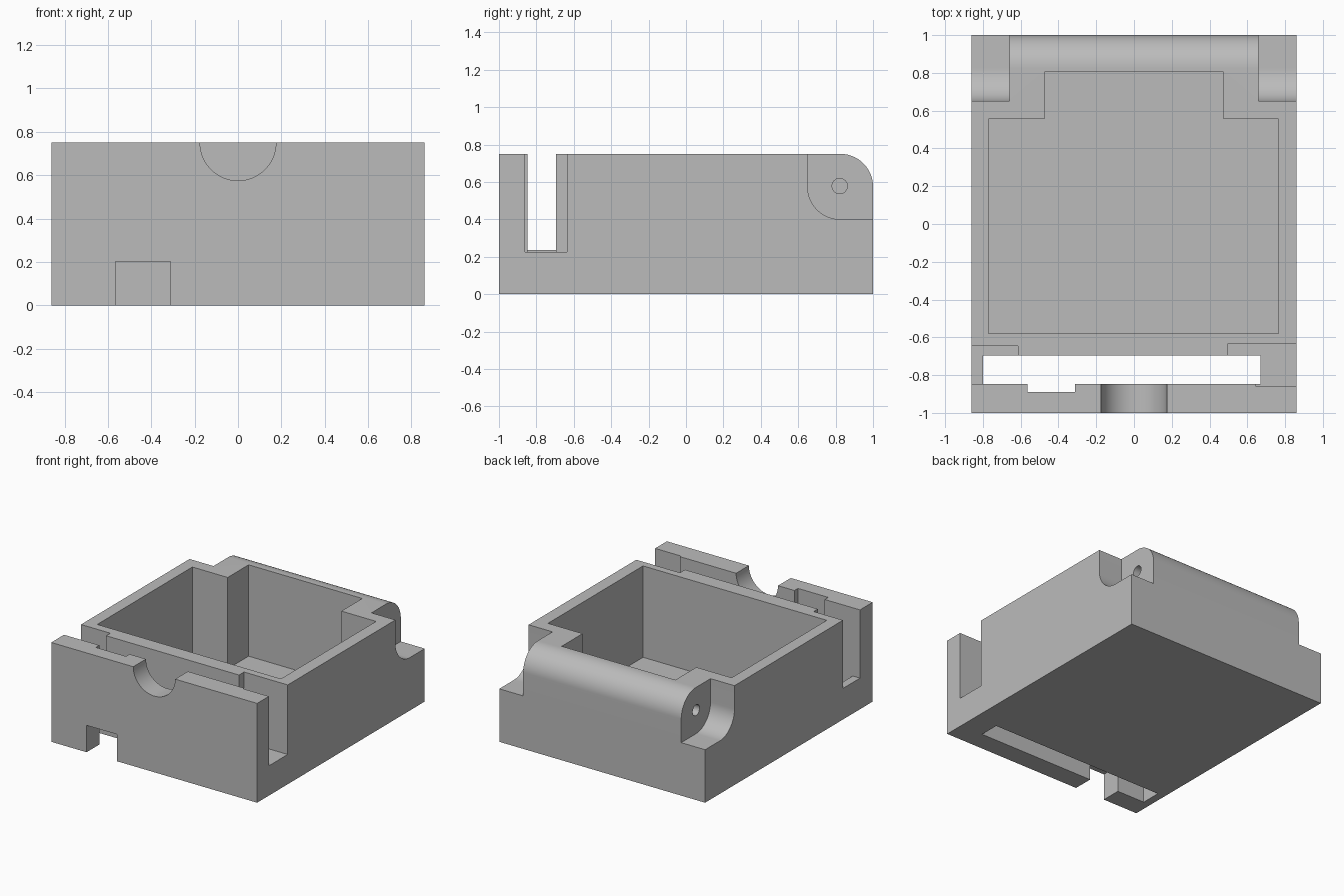
import bpy
import bmesh
from math import sin, cos, pi
from mathutils import Vector

if "Cube" in bpy.data.objects:
    bpy.data.objects.remove(bpy.data.objects["Cube"])

W, H, R = 0.86, 0.75, 0.175      # half width, height, rounding radius
HINGE_Y, HINGE_Z = 0.825, 0.575  # hinge axis
OUT = 0.1                        # cutter overshoot

grey = bpy.data.materials.new("plain grey")
grey.use_nodes = True
colour = (0.5, 0.5, 0.5, 1)
grey.diffuse_color = colour
grey.node_tree.nodes["Principled BSDF"].inputs["Base Color"].default_value = colour


def arc(cx, cy, r, start, end, n=24):
    return [(cx + r * cos(start + (end - start) * i / n),
             cy + r * sin(start + (end - start) * i / n)) for i in range(n + 1)]


def prism(name, axis, profile, lo, hi):
    """Extrude a 2D profile along an axis: x takes (y,z), y takes (x,z), z takes (x,y)."""
    def place(p, d):
        c = list(p)
        c.insert("xyz".index(axis), d)
        return Vector(c)
    bm = bmesh.new()
    face = bm.faces.new([bm.verts.new(place(p, lo)) for p in profile])
    new = bmesh.ops.extrude_face_region(bm, geom=[face])["geom"]
    verts = [v for v in new if isinstance(v, bmesh.types.BMVert)]
    bmesh.ops.translate(bm, verts=verts, vec=place((0, 0), hi - lo))
    bmesh.ops.recalc_face_normals(bm, faces=bm.faces)
    mesh = bpy.data.meshes.new(name)
    bm.to_mesh(mesh)
    bm.free()
    mesh.materials.append(grey)
    obj = bpy.data.objects.new(name, mesh)
    bpy.context.collection.objects.link(obj)
    return obj


def block(name, x0, x1, y0, y1, z0, z1):
    return prism(name, "z", [(x0, y0), (x1, y0), (x1, y1), (x0, y1)], z0, z1)


# Body with a rounded top back edge for the hinge barrel
body = prism("box_body", "x",
             [(-1, 0), (1, 0)] + arc(HINGE_Y, HINGE_Z, R, 0, pi / 2) + [(-1, H)], -W, W)

top = H + OUT
cutters = []

# Main cavity, narrower between the hinge corners
cutters.append(prism("cavity_cutter", "z",
                     [(-0.77, -0.58), (0.765, -0.58), (0.765, 0.555), (0.475, 0.555),
                      (0.475, 0.805), (-0.475, 0.805), (-0.475, 0.555), (-0.77, 0.555)],
                     0.06, top))

# Front slot through the floor, its side openings and the inner groove
cutters += [
    block("slot_cutter", -0.80, 0.67, -0.848, -0.695, -OUT, top),
    block("right_opening_cutter", -W - OUT, -0.615, -0.848, -0.645, 0.235, top),
    block("left_opening_cutter", 0.495, W + OUT, -0.848, -0.635, 0.225, top),
    block("left_recess_cutter", 0.645, W + OUT, -0.86, -0.75, 0.225, top),
    block("groove_cutter", -0.565, -0.312, -0.89, -0.75, -OUT, top),
    block("front_notch_cutter", -0.565, -0.312, -1 - OUT, -0.75, -OUT, 0.203),
]

# Half-round notch in the front wall
cutters.append(prism("round_notch_cutter", "y",
                     arc(0, H, R, pi, 2 * pi, 32) + [(R, top), (-R, top)], -1 - OUT, -0.75))

# Hinge corner recesses and blind pin holes, both sides
corner = ([(HINGE_Y - R, top)] + arc(HINGE_Y, HINGE_Z, R, pi, 1.5 * pi)
          + [(1 + OUT, HINGE_Z - R), (1 + OUT, top)])
pin = arc(HINGE_Y - 0.003, HINGE_Z + 0.003, 0.041, 0, 2 * pi)[:-1]
for side, s in (("left", 1), ("right", -1)):
    cutters.append(prism(side + "_corner_cutter", "x", corner, s * 0.66, s * (W + OUT)))
    cutters.append(prism(side + "_pin_cutter", "x", pin, s * 0.53, s * 0.7))

# Carve the body, then drop the cutters
for cutter in cutters:
    cutter.hide_render = True
    mod = body.modifiers.new(cutter.name, "BOOLEAN")
    mod.operation = "DIFFERENCE"
    mod.solver = "EXACT"
    mod.object = cutter
bpy.context.view_layer.update()
carved = bpy.data.meshes.new_from_object(
    body.evaluated_get(bpy.context.evaluated_depsgraph_get()))
body.modifiers.clear()
body.data = carved
for cutter in cutters:
    bpy.data.objects.remove(cutter)

body.data.materials.clear()
body.data.materials.append(grey)
for poly in body.data.polygons:
    poly.material_index = 0

bpy.ops.object.select_all(action="DESELECT")
body.select_set(True)
bpy.context.view_layer.objects.active = body
bpy.ops.object.shade_smooth_by_angle()
